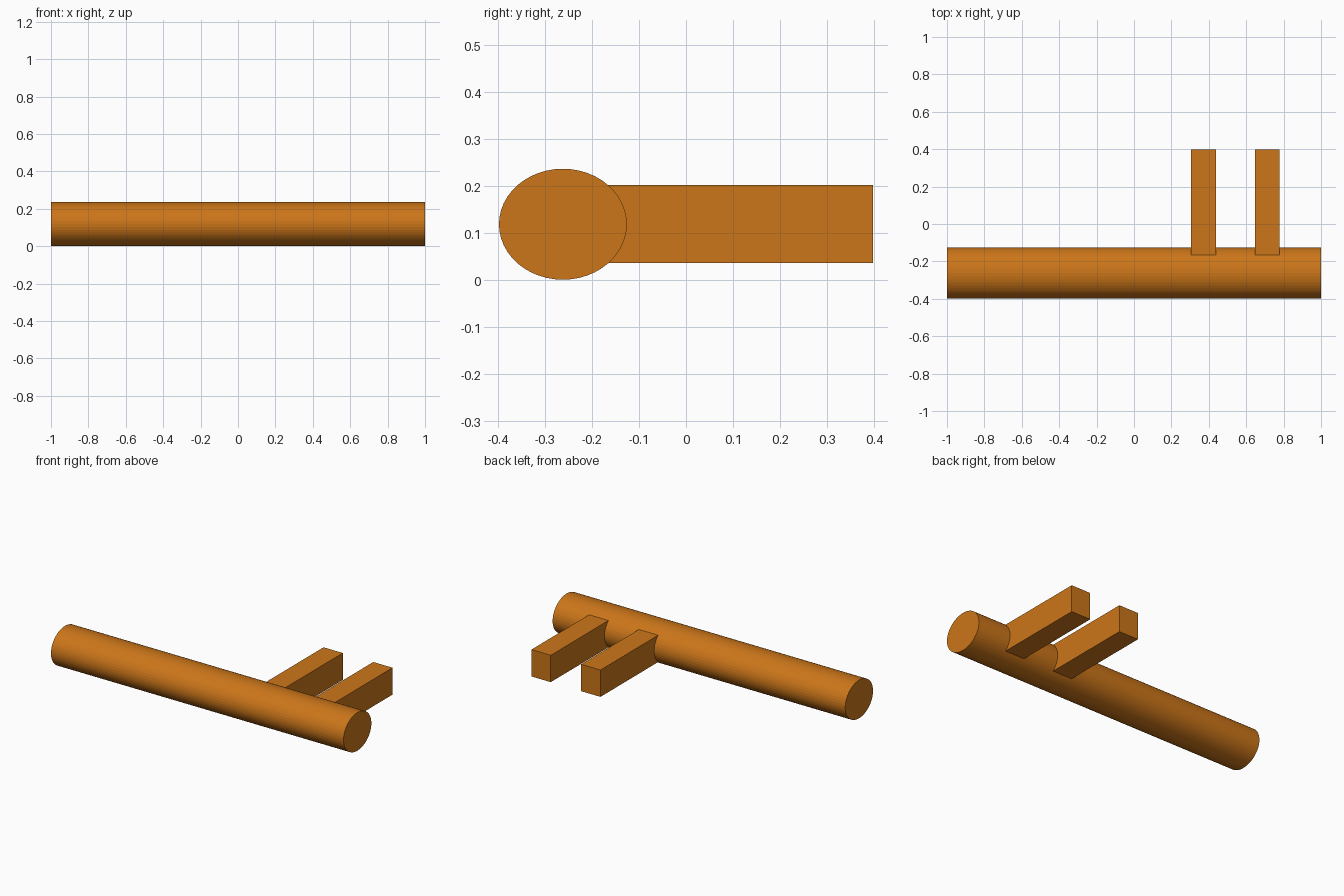
import bpy
from math import pi

if "Cube" in bpy.data.objects:
    bpy.data.objects.remove(bpy.data.objects["Cube"])

mat = bpy.data.materials.new("orange_brown")
mat.diffuse_color = (0.6, 0.18, 0.01, 1)
mat.use_nodes = True
mat.node_tree.nodes["Principled BSDF"].inputs["Base Color"].default_value = mat.diffuse_color
MID_Z = 0.118


def finish(obj, name):
    obj.name = name
    obj.data.materials.append(mat)
    bpy.ops.object.transform_apply(location=False, rotation=True, scale=True)


# Long bar with a slightly flattened round section, lying along x
bpy.ops.mesh.primitive_cylinder_add(vertices=48, radius=1, depth=2,
                                    location=(0, -0.262, MID_Z),
                                    rotation=(0, pi / 2, 0))
bar = bpy.context.object
bar.scale = (0.118, 0.136, 1)
finish(bar, "round_bar")

# Two square prongs sunk into the back of the bar
Y_IN, Y_OUT = -0.25, 0.398
for name, x in (("inner_prong", 0.372), ("outer_prong", 0.712)):
    bpy.ops.mesh.primitive_cube_add(size=1, location=(x, (Y_IN + Y_OUT) / 2, MID_Z))
    prong = bpy.context.object
    prong.scale = (0.132, Y_OUT - Y_IN, 0.166)
    finish(prong, name)
